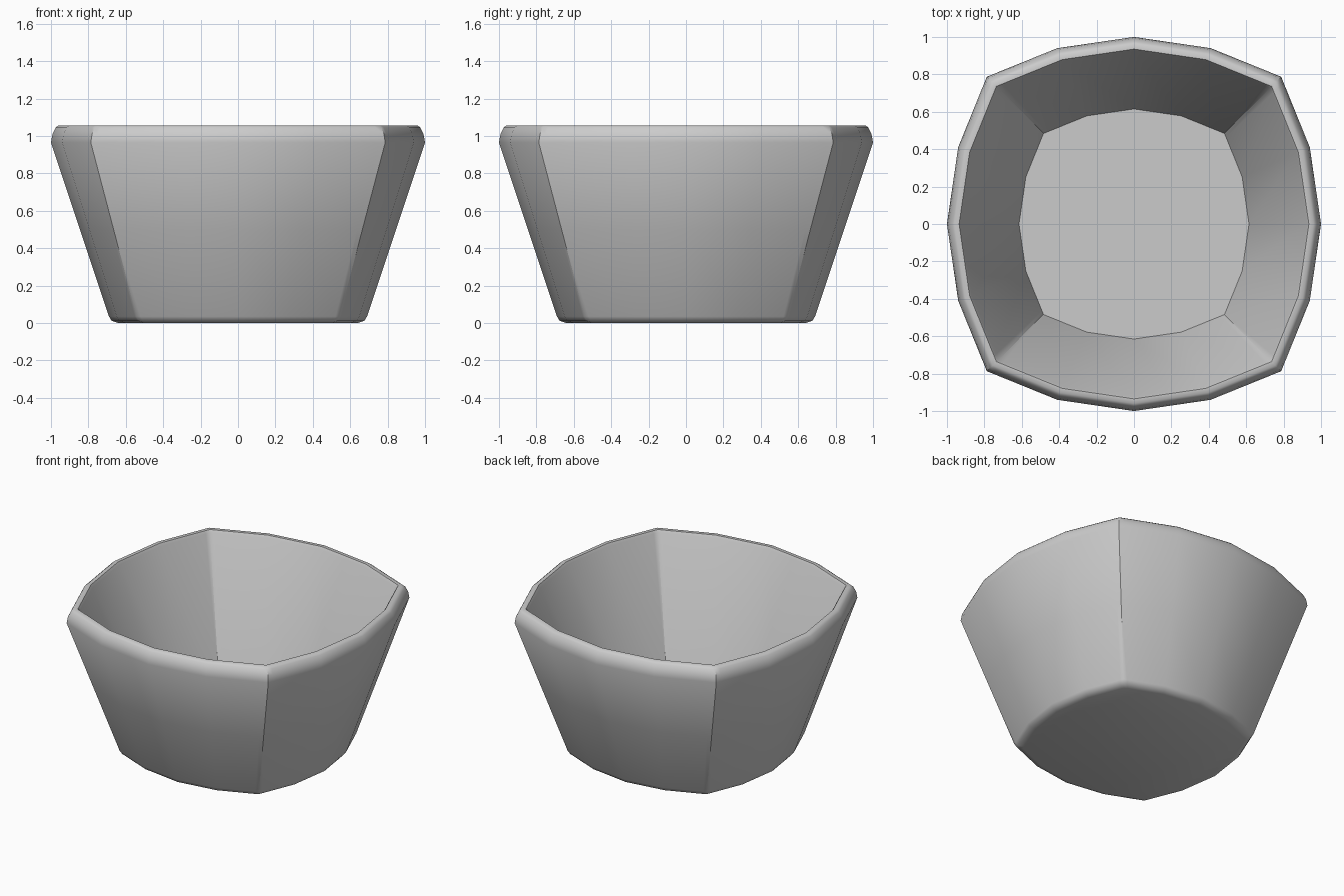
import bpy
import bmesh
import math

cube = bpy.data.objects.get("Cube")
if cube:
    bpy.data.objects.remove(cube, do_unlink=True)

# Single grey clay colour
clay = bpy.data.materials.new("grey_clay")
clay.use_nodes = True
colour = (0.6, 0.6, 0.6, 1)
clay.diffuse_color = colour
clay.node_tree.nodes["Principled BSDF"].inputs["Base Color"].default_value = colour

# Plan of one bulging side with softened corners, repeated four times
SIDE = [(-0.755, 0.8), (-0.41, 0.94), (0, 1), (0.41, 0.94), (0.755, 0.8), (0.787, 0.787)]


def plan():
    points = []
    for quarter in range(4):
        c, s = math.cos(quarter * math.pi / 2), math.sin(quarter * math.pi / 2)
        points += [(x * c + y * s, y * c - x * s) for x, y in SIDE]
    return points


# Wall section: (half width, height) from the base, over the rim, to the inner floor
SECTION = [(0.64, 0), (0.675, 0.012), (0.69, 0.035), (0.845, 0.5), (1, 0.965),
           (0.992, 1.01), (0.975, 1.045), (0.96, 1.057), (0.935, 1.057),
           (0.925, 1.04), (0.615, 0.09)]


def build_bowl():
    bm = bmesh.new()
    rings = [[bm.verts.new((x * w, y * w, z)) for x, y in plan()] for w, z in SECTION]
    count = len(rings[0])
    for low, high in zip(rings, rings[1:]):
        for i in range(count):
            j = (i + 1) % count
            bm.faces.new((low[i], low[j], high[j], high[i]))
    bm.faces.new(rings[0])
    bm.faces.new(rings[-1])
    bmesh.ops.recalc_face_normals(bm, faces=bm.faces)
    mesh = bpy.data.meshes.new("bowl")
    bm.to_mesh(mesh)
    bm.free()
    mesh.materials.append(clay)
    obj = bpy.data.objects.new("bowl", mesh)
    bpy.context.collection.objects.link(obj)
    return obj


bowl = build_bowl()
bpy.context.view_layer.objects.active = bowl
bowl.select_set(True)
bpy.ops.object.shade_smooth_by_angle(angle=math.radians(40))
